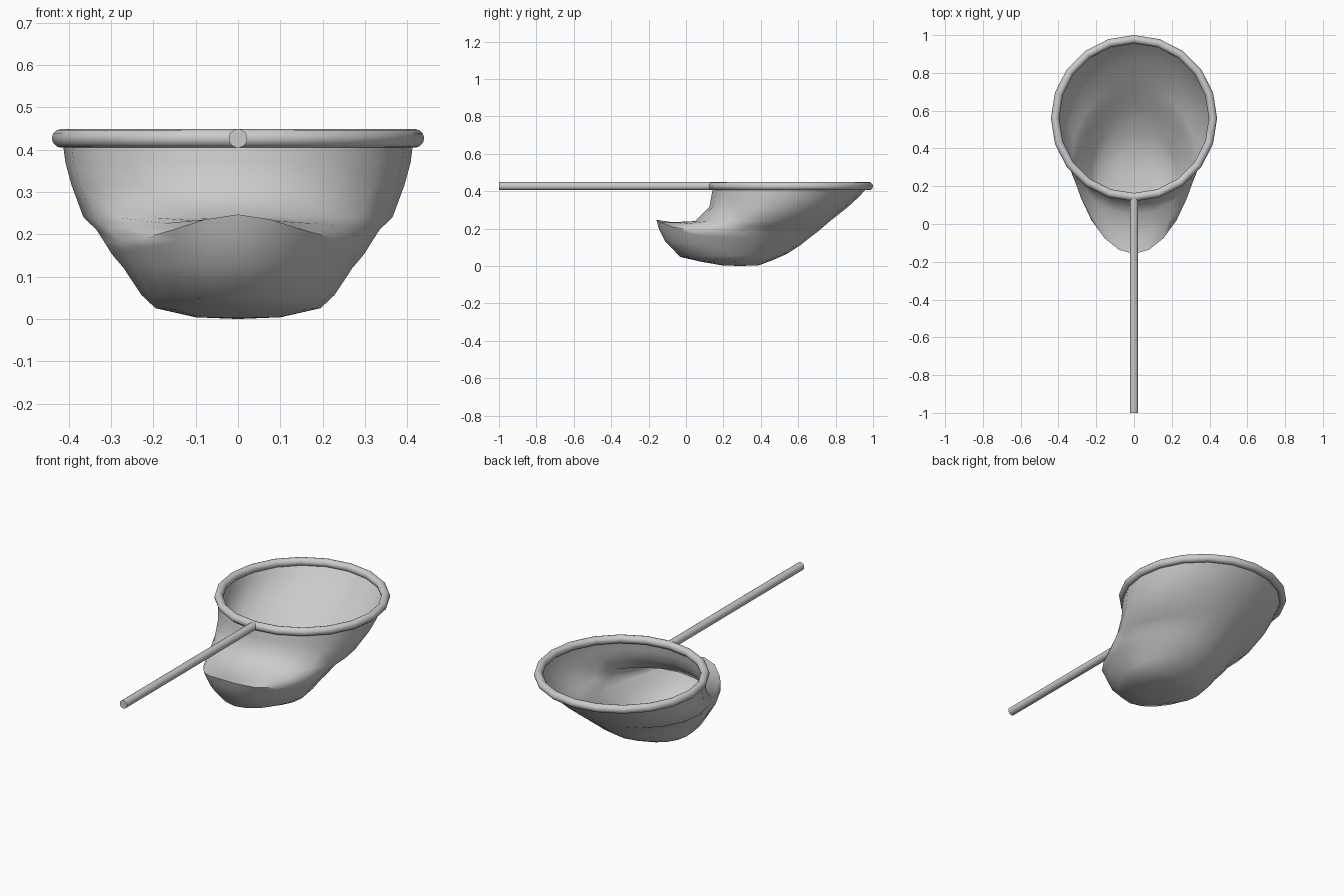
import bpy, bmesh, math

if "Cube" in bpy.data.objects:
    bpy.data.objects.remove(bpy.data.objects["Cube"])

SEG = 20
RIM_Y, RIM_Z, RIM_R, TUBE = 0.56, 0.427, 0.418, 0.022


def finish(obj, name, angle):
    obj.name = name
    bpy.ops.object.select_all(action='DESELECT')
    obj.select_set(True)
    bpy.context.view_layer.objects.active = obj
    bpy.ops.object.shade_smooth_by_angle(angle=math.radians(angle))


# Hoop at the mouth of the net
bpy.ops.mesh.primitive_torus_add(major_segments=SEG, minor_segments=12,
                                 major_radius=RIM_R, minor_radius=TUBE,
                                 location=(0, RIM_Y, RIM_Z),
                                 rotation=(0, 0, math.pi / 2))
finish(bpy.context.object, "hoop", 40)

# Handle
y0, y1 = -1.0, RIM_Y - RIM_R
bpy.ops.mesh.primitive_cylinder_add(vertices=16, radius=TUBE, depth=y1 - y0,
                                    location=(0, (y0 + y1) / 2, RIM_Z),
                                    rotation=(math.pi / 2, 0, 0))
finish(bpy.context.object, "handle", 40)

# Net bag: stacked loops (front y, front z, back y, back z, half width,
# front taper, front z falloff); the toe folds out under the handle
LOOPS = [
    (0.145, 0.425, 0.975, 0.425, 0.415, 0.0, 1),
    (0.135, 0.37, 0.925, 0.37, 0.408, 0.0, 1),
    (0.125, 0.315, 0.865, 0.315, 0.393, 0.0, 1),
    (0.05, 0.24, 0.77, 0.24, 0.365, 0.05, 1),
    (-0.08, 0.234, 0.735, 0.21, 0.335, 0.15, 4),
    (-0.158, 0.247, 0.70, 0.18, 0.315, 0.2, 8),
    (-0.145, 0.20, 0.66, 0.15, 0.298, 0.2, 4),
    (-0.11, 0.13, 0.61, 0.11, 0.27, 0.15, 1),
    (-0.03, 0.048, 0.54, 0.065, 0.228, 0.1, 1),
    (0.09, 0.021, 0.46, 0.03, 0.195, 0.0, 1),
    (0.19, 0.004, 0.39, 0.004, 0.10, 0.0, 1),
]
bm = bmesh.new()
rings = []
for fy, fz, by, bz, hw, taper, p in LOOPS:
    ring = []
    for i in range(SEG):
        a = 2 * math.pi * i / SEG
        c = math.cos(a)
        t = ((1 + c) / 2) ** p
        ring.append(bm.verts.new((
            hw * math.sin(a) * (1 - taper * max(0, c)),
            (fy + by) / 2 - (by - fy) / 2 * c,
            bz + (fz - bz) * t)))
    rings.append(ring)
for r, s in zip(rings, rings[1:]):
    for i in range(SEG):
        j = (i + 1) % SEG
        bm.faces.new((r[i], s[i], s[j], r[j]))
tip = bm.verts.new((0, 0.29, 0))
for i in range(SEG):
    bm.faces.new((rings[-1][i], tip, rings[-1][(i + 1) % SEG]))
bmesh.ops.recalc_face_normals(bm, faces=bm.faces)
mesh = bpy.data.meshes.new("net_bag")
bm.to_mesh(mesh)
bm.free()
bag = bpy.data.objects.new("net_bag", mesh)
bpy.context.collection.objects.link(bag)
finish(bag, "net_bag", 60)
